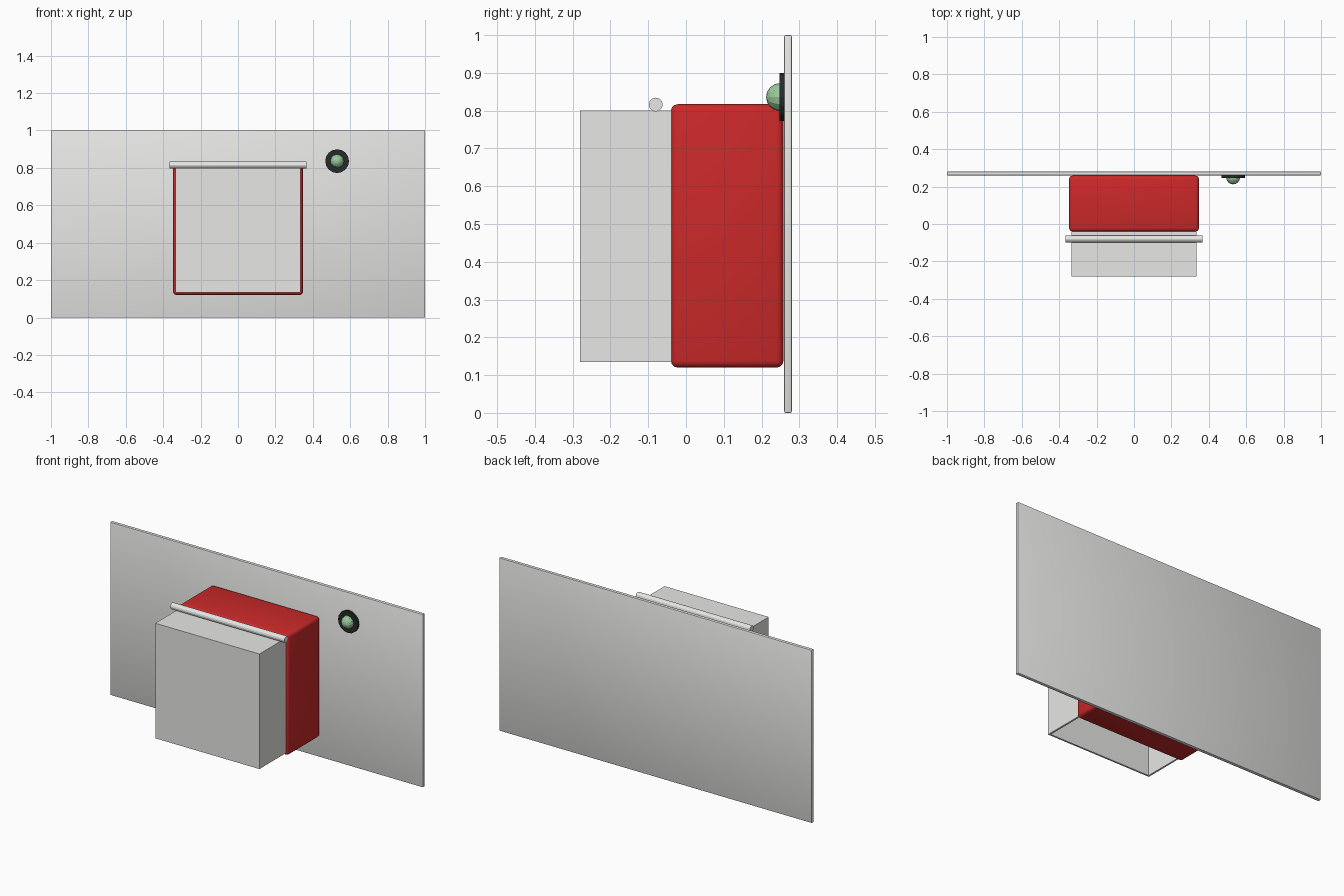
import bpy, bmesh, math
from mathutils import Matrix, Vector

if "Cube" in bpy.data.objects:
    bpy.data.objects.remove(bpy.data.objects["Cube"])


def colour(name, r, g, b):
    m = bpy.data.materials.new(name)
    m.diffuse_color = (r, g, b, 1)
    m.use_nodes = True
    m.node_tree.nodes["Principled BSDF"].inputs["Base Color"].default_value = m.diffuse_color
    return m


GREY = colour("light grey", 0.8, 0.8, 0.79)
RED = colour("red", 0.6, 0.022, 0.022)
BLACK = colour("near black", 0.02, 0.024, 0.024)
GREEN = colour("soft green", 0.32, 0.58, 0.33)


def finish(name, bm, mat, smooth=None):
    bmesh.ops.recalc_face_normals(bm, faces=bm.faces)
    me = bpy.data.meshes.new(name)
    bm.to_mesh(me)
    bm.free()
    me.materials.append(mat)
    if smooth:
        me.polygons.foreach_set("use_smooth", [True] * len(me.polygons))
        me.set_sharp_from_angle(angle=math.radians(smooth))
    ob = bpy.data.objects.new(name, me)
    bpy.context.collection.objects.link(ob)
    return ob


def box(lo, hi, bevel=0, segments=3):
    lo, hi = Vector(lo), Vector(hi)
    bm = bmesh.new()
    bmesh.ops.create_cube(bm, size=1, matrix=Matrix.Translation((lo + hi) / 2)
                          @ Matrix.Diagonal((*(hi - lo), 1)))
    if bevel:
        bmesh.ops.bevel(bm, geom=bm.edges[:], offset=bevel, segments=segments,
                        profile=0.5, affect='EDGES')
    return bm


def cylinder(centre, radius, depth, sides, axis):
    rot = Matrix.Rotation(math.pi / 2, 4, axis)
    bm = bmesh.new()
    bmesh.ops.create_cone(bm, cap_ends=True, segments=sides, radius1=radius,
                          radius2=radius, depth=depth,
                          matrix=Matrix.Translation(centre) @ rot)
    return bm


# Wall panel and red body
finish("back_panel", box((-1, 0.26, 0), (1, 0.28, 1), 0.004, 2), GREY, 35)
finish("red_body", box((-0.347, -0.04, 0.12), (0.347, 0.258, 0.817), 0.018), RED, 35)

# Hollow front cover, open below and behind
bm = box((-0.333, -0.28, 0.135), (0.333, -0.036, 0.80))
bm.normal_update()
bmesh.ops.delete(bm, geom=[f for f in bm.faces if f.normal.z < -0.5 or f.normal.y > 0.5],
                 context='FACES')
cover = finish("front_cover", bm, GREY)
solid = cover.modifiers.new("wall", 'SOLIDIFY')
# recalculated normals may flip on an open shell, so point the front face outward
front = min(cover.data.polygons, key=lambda p: p.center.y)
if front.normal.y > 0:
    cover.data.flip_normals()
solid.thickness = 0.01
solid.offset = -1
solid.use_even_offset = True

# Hinge rod across the top
finish("hinge_rod", cylinder((0, -0.08, 0.816), 0.0185, 0.73, 12, 'Y'), GREY)

# Button: dark base disc and green dome
finish("button_base", cylinder((0.53, 0.2535, 0.836), 0.0635, 0.013, 16, 'X'), BLACK)
bm = bmesh.new()
bmesh.ops.create_uvsphere(bm, u_segments=12, v_segments=8, radius=0.037,
                          matrix=Matrix.Translation((0.53, 0.249, 0.836))
                          @ Matrix.Rotation(math.pi / 2, 4, 'X'))
bmesh.ops.delete(bm, geom=[v for v in bm.verts if v.co.y > 0.251], context='VERTS')
finish("button_dome", bm, GREEN)
